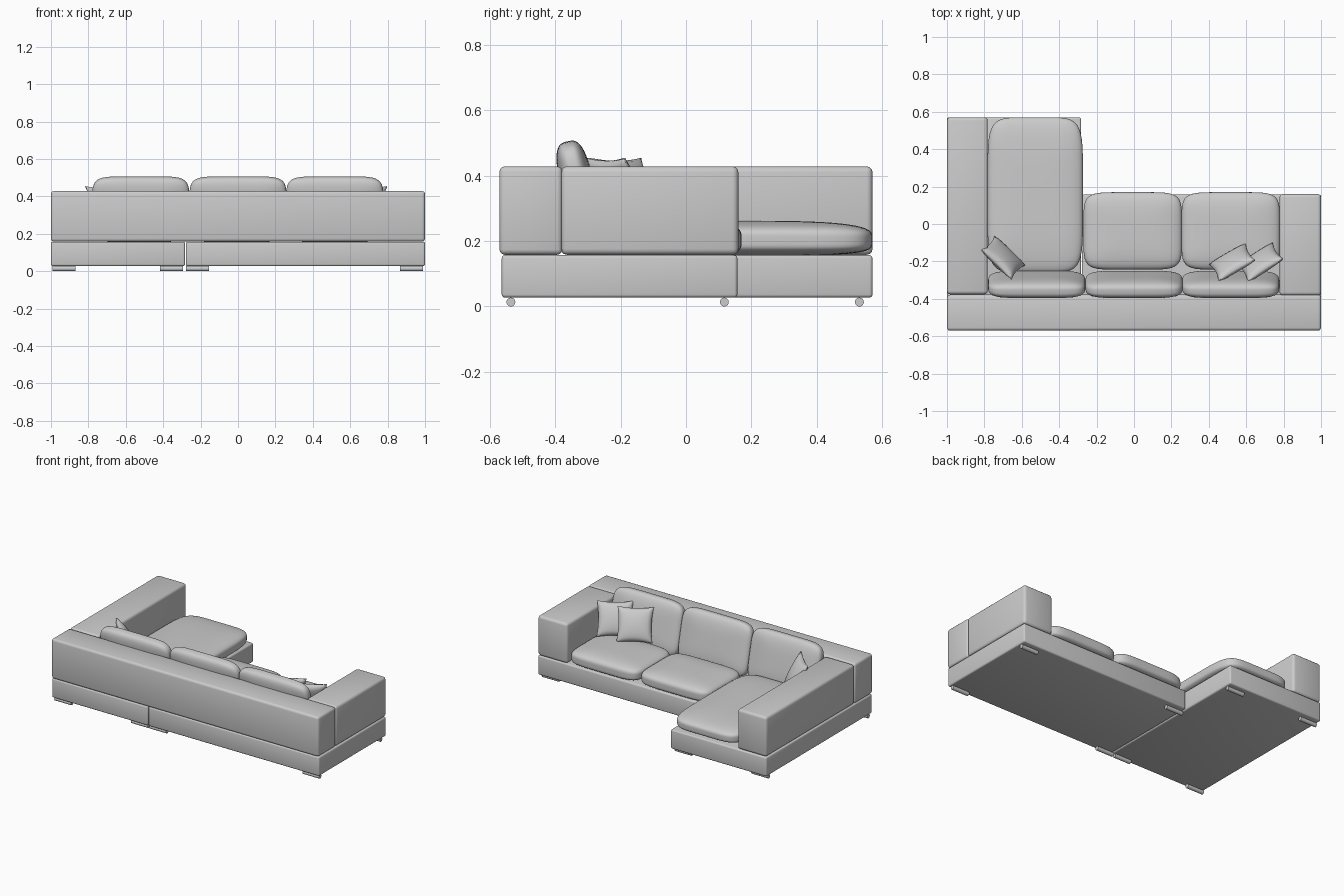
import bpy, bmesh
from math import radians, pi

if "Cube" in bpy.data.objects:
    bpy.data.objects.remove(bpy.data.objects["Cube"])


def link(name, bm, angle=40):
    me = bpy.data.meshes.new(name)
    bm.to_mesh(me)
    bm.free()
    ob = bpy.data.objects.new(name, me)
    bpy.context.collection.objects.link(ob)
    bpy.ops.object.select_all(action='DESELECT')
    ob.select_set(True)
    bpy.context.view_layer.objects.active = ob
    bpy.ops.object.shade_smooth_by_angle(angle=radians(angle))
    return ob


def box(name, x, y, z, r):
    """Box with rounded edges, given by its min/max on each axis."""
    bm = bmesh.new()
    bmesh.ops.create_cube(bm, size=1)
    for v in bm.verts:
        v.co = [a + (c + 0.5) * (b - a) for c, (a, b) in zip(v.co, (x, y, z))]
    bmesh.ops.bevel(bm, geom=bm.edges[:], offset=r, segments=3, profile=0.5,
                    affect='EDGES')
    return link(name, bm)


def soft(name, loc, half, shape, rot=(0, 0, 0), cuts=21):
    """Finely divided cube reshaped by a function on -1..1 coordinates."""
    bm = bmesh.new()
    bmesh.ops.create_cube(bm, size=2)
    bmesh.ops.subdivide_edges(bm, edges=bm.edges[:], cuts=cuts, use_grid_fill=True)
    for v in bm.verts:
        v.co = [c * h for c, h in zip(shape(*v.co), half)]
    ob = link(name, bm, 80)
    ob.location, ob.rotation_euler = loc, rot
    return ob


def plump(x, y, z):
    """Upholstered cushion: squarish outline, domed faces."""
    n, m = 6, 3.2
    d = ((abs(x)**n + abs(y)**n)**(m / n) + abs(z)**m)**(1 / m)
    return x / d, y / d, z / d


def seat_shape(x, y, z):
    """Cushion with a flatter underside."""
    x, y, z = plump(x, y, z)
    return x, y, z if z > 0 else -abs(z)**0.6


def pillow_shape(x, y, z):
    """Throw pillow: thin pointed corners, drawn-in sides."""
    t = 0.08 + 0.92 * max(0, (1 - x * x) * (1 - y * y))**0.45
    return x * (1 - 0.09 * (1 - y * y)), y * (1 - 0.09 * (1 - x * x)), z * t


# Plinth bases
box("chaise_base", (-1, -0.283), (-0.563, 0.57), (0.027, 0.157), 0.01)
box("sofa_base", (-0.279, 1), (-0.563, 0.157), (0.027, 0.157), 0.01)

# Back and arms
box("backrest", (-1, 1), (-0.57, -0.378), (0.158, 0.428), 0.016)
box("chaise_arm", (-1, -0.782), (-0.376, 0.57), (0.158, 0.428), 0.018)
box("sofa_arm", (0.778, 1), (-0.382, 0.16), (0.158, 0.428), 0.018)

# Seat cushions
soft("chaise_seat", (-0.528, 0.155, 0.208), (0.255, 0.415, 0.054), seat_shape)
for i, x in enumerate((-0.007, 0.517)):
    soft(f"seat_cushion_{i + 1}", (x, -0.037, 0.208), (0.263, 0.207, 0.054), seat_shape)

# Leaning back cushions
for i, x in enumerate((-0.52, 0, 0.517)):
    soft(f"back_cushion_{i + 1}", (x, -0.323, 0.333), (0.26, 0.176, 0.052), plump,
         (pi / 2 + radians(13), 0, 0))

# Throw pillows
for i, (x, y, yaw) in enumerate(((-0.70, -0.18, -44), (0.525, -0.205, 30), (0.675, -0.205, 33))):
    soft(f"throw_pillow_{i + 1}", (x, y, 0.353), (0.112, 0.112, 0.036), pillow_shape,
         (pi / 2 + radians(27), 0, radians(yaw)), 15)

# Horizontal roller feet
for x, ys in ((-0.93, (-0.535, 0.53)), (-0.355, (-0.535, 0.53)),
              (-0.217, (-0.535, 0.117)), (0.927, (-0.535, 0.117))):
    for y in ys:
        bm = bmesh.new()
        bmesh.ops.create_cone(bm, cap_ends=True, segments=20, radius1=0.0135,
                              radius2=0.0135, depth=0.124)
        ob = link("foot", bm)
        ob.location, ob.rotation_euler = (x, y, 0.0135), (0, pi / 2, 0)
